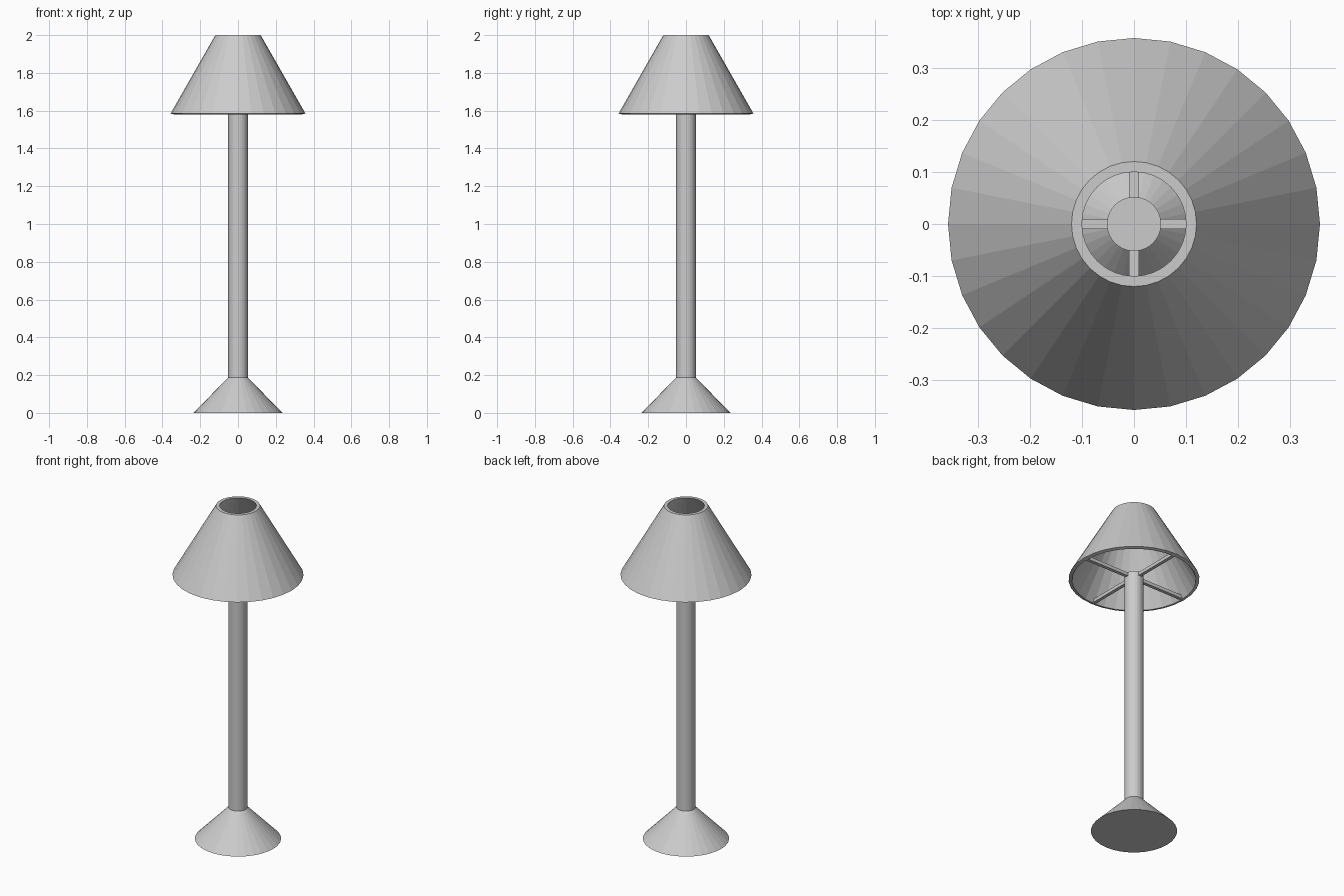
import bpy
import bmesh
from math import cos, sin, pi

cube = bpy.data.objects.get("Cube")
if cube:
    bpy.data.objects.remove(cube)

SIDES = 32
grey = bpy.data.materials.new("light grey")
grey.use_nodes = True
color = (0.6, 0.6, 0.6, 1)
grey.diffuse_color = color
grey.node_tree.nodes["Principled BSDF"].inputs["Base Color"].default_value = color


def lathe(name, profile, closed=False):
    """Spin (radius, height) points round z; an open profile gets flat caps."""
    bm = bmesh.new()
    rings = [[bm.verts.new((r * cos(2 * pi * i / SIDES), r * sin(2 * pi * i / SIDES), z))
              for i in range(SIDES)] for r, z in profile]
    pairs = list(zip(rings, rings[1:]))
    if closed:
        pairs.append((rings[-1], rings[0]))
    else:
        bm.faces.new(rings[0])
        bm.faces.new(rings[-1])
    for a, b in pairs:
        for i in range(SIDES):
            j = (i + 1) % SIDES
            bm.faces.new((a[i], a[j], b[j], b[i]))
    bmesh.ops.recalc_face_normals(bm, faces=bm.faces)
    mesh = bpy.data.meshes.new(name)
    bm.to_mesh(mesh)
    bm.free()
    mesh.materials.append(grey)
    obj = bpy.data.objects.new(name, mesh)
    bpy.context.collection.objects.link(obj)
    return obj


# Base cone and pole
lathe("base", [(0.235, 0), (0.05, 0.19)])
lathe("pole", [(0.052, 0.185), (0.052, 1.605)])

# Hollow shade, open at both ends
lathe("shade", [(0.357, 1.585), (0.12, 2), (0.1, 2), (0.338, 1.58)], closed=True)

# Four spokes holding the shade to the pole
for i, side in enumerate(("left", "back", "right", "front")):
    angle = i * pi / 2
    inner, outer = 0.04, 0.337
    mid = (inner + outer) / 2
    bpy.ops.mesh.primitive_cube_add(
        size=1, location=(mid * cos(angle), mid * sin(angle), 1.592), rotation=(0, 0, angle))
    spoke = bpy.context.object
    spoke.name = side + "_spoke"
    spoke.scale = (outer - inner, 0.02, 0.02)
    spoke.data.materials.append(grey)
